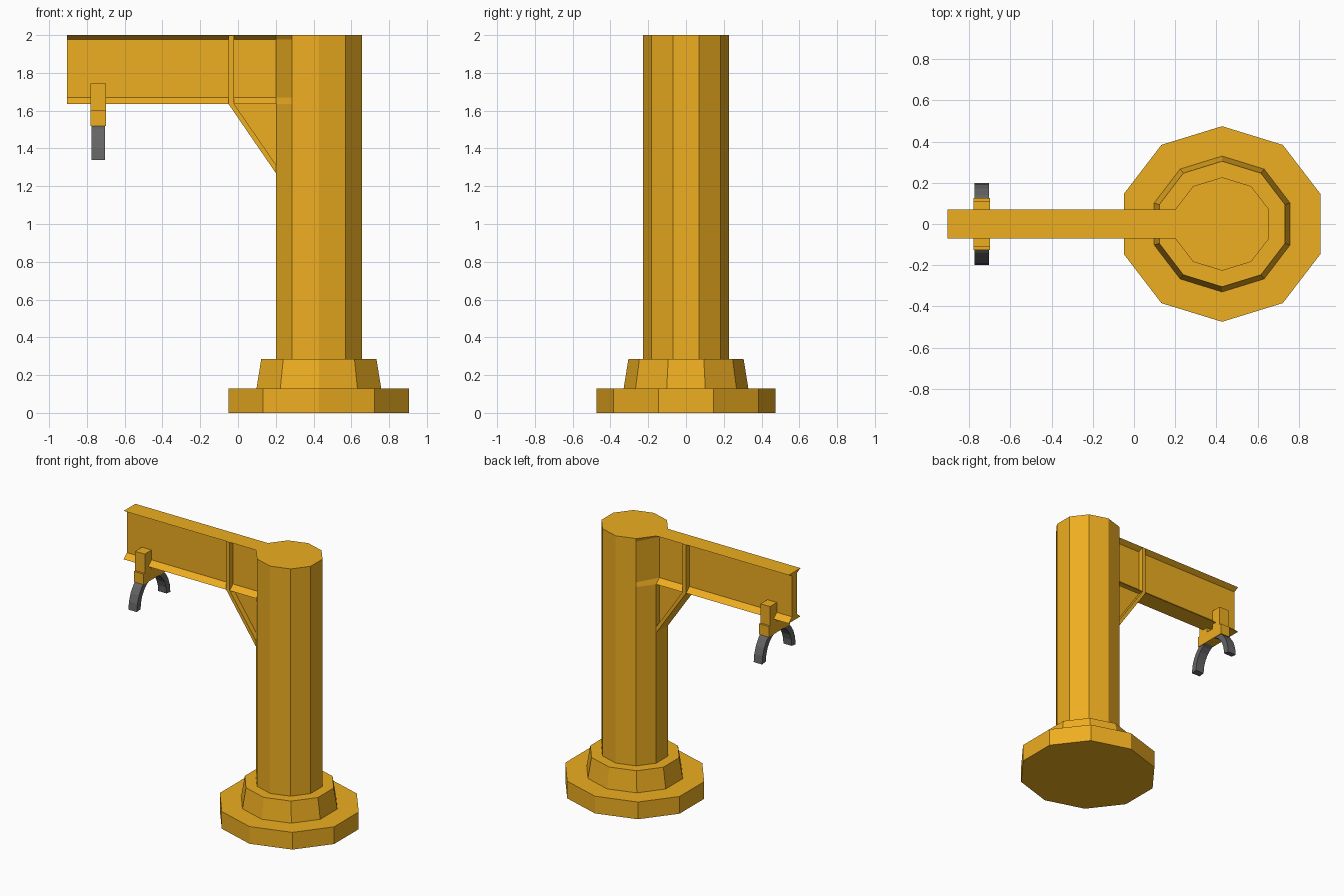
import bpy, bmesh
from math import cos, sin, pi

if "Cube" in bpy.data.objects:
    bpy.data.objects.remove(bpy.data.objects["Cube"])


def material(name, color):
    m = bpy.data.materials.new(name)
    m.diffuse_color = color
    m.use_nodes = True
    m.node_tree.nodes["Principled BSDF"].inputs["Base Color"].default_value = m.diffuse_color
    return m


YELLOW = material("yellow_paint", (0.85, 0.42, 0.015, 1))
GREY = material("dark_steel", (0.13, 0.13, 0.13, 1))
CX = 0.428  # column axis


def loft(name, rings, mat=YELLOW):
    """Skin a list of equal-length vertex rings and cap both ends."""
    bm = bmesh.new()
    vs = [[bm.verts.new(p) for p in ring] for ring in rings]
    n = len(rings[0])
    for a, b in zip(vs, vs[1:]):
        for i in range(n):
            j = (i + 1) % n
            bm.faces.new((a[i], a[j], b[j], b[i]))
    bm.faces.new(vs[0])
    bm.faces.new(vs[-1])
    bmesh.ops.recalc_face_normals(bm, faces=bm.faces)
    mesh = bpy.data.meshes.new(name)
    bm.to_mesh(mesh)
    bm.free()
    mesh.materials.append(mat)
    ob = bpy.data.objects.new(name, mesh)
    bpy.context.collection.objects.link(ob)
    return ob


def decagon(hx, hy, z):
    """Ten-sided ring with corners on the y axis; hx, hy are half extents."""
    rx = hx / cos(pi / 10)
    angles = [pi / 2 + k * pi / 5 for k in range(10)]
    return [(CX + rx * cos(a), hy * sin(a), z) for a in angles]


def along_x(name, yz, x0, x1, mat=YELLOW):
    return loft(name, [[(x, y, z) for y, z in yz] for x in (x0, x1)], mat)


def along_y(name, xz, half):
    return loft(name, [[(x, y, z) for x, z in xz] for y in (-half, half)])


def box(name, x, y, z):
    return along_x(name, [(y[0], z[0]), (y[1], z[0]), (y[1], z[1]), (y[0], z[1])], *x)


# base plate and tapered collar
loft("base_plate", [decagon(0.477, 0.475, z) for z in (0, 0.13)])
loft("base_collar", [decagon(0.33, 0.33, 0.13), decagon(0.305, 0.305, 0.285)])

# column, pinched to the beam web between the flanges
FLANGE, WEB = 0.07, 0.03
rings = []
for z, pinch in ((0.285, 0), (1.635, 0), (1.67, 1), (1.978, 1), (2.0, 0)):
    ring = decagon(0.228, 0.227, z)
    if pinch:
        ring[2] = (ring[2][0], WEB, z)
        ring[3] = (ring[3][0], -WEB, z)
    rings.append(ring)
loft("column", rings)

# boom with sloped flanges
right = [(FLANGE, 1.635), (WEB, 1.67), (WEB, 1.978), (FLANGE, 2.0)]
along_x("boom_beam", right + [(-y, z) for y, z in reversed(right)], -0.906, 0.2)

# stiffener rib and diagonal brace
box("stiffener_rib", (-0.05, -0.02), (-FLANGE, FLANGE), (1.635, 1.999))
along_y("brace_flange", [(-0.05, 1.635), (0.2, 1.27), (0.2, 1.315), (-0.02, 1.635)], FLANGE)
along_y("brace_web", [(-0.02, 1.635), (0.2, 1.315), (0.2, 1.635)], WEB)

# trolley clamp
for side, s in (("front", -1), ("back", 1)):
    box(f"clamp_block_{side}", (-0.78, -0.70), sorted((s * WEB, s * 0.112)), (1.6, 1.745))
box("clamp_crossbar", (-0.78, -0.70), (-0.127, 0.127), (1.52, 1.6))

# arched grab
N = 12
arc = [pi * i / N for i in range(N + 1)]
outer = [(0.2 * cos(a), 1.34 + 0.23 * sin(a)) for a in arc]
inner = [(0.155 * cos(a), 1.345 + 0.185 * sin(a)) for a in arc]
sections = [[(-0.775, *o), (-0.705, *o), (-0.705, *i), (-0.775, *i)] for o, i in zip(outer, inner)]
loft("grab_arch", sections, GREY)
